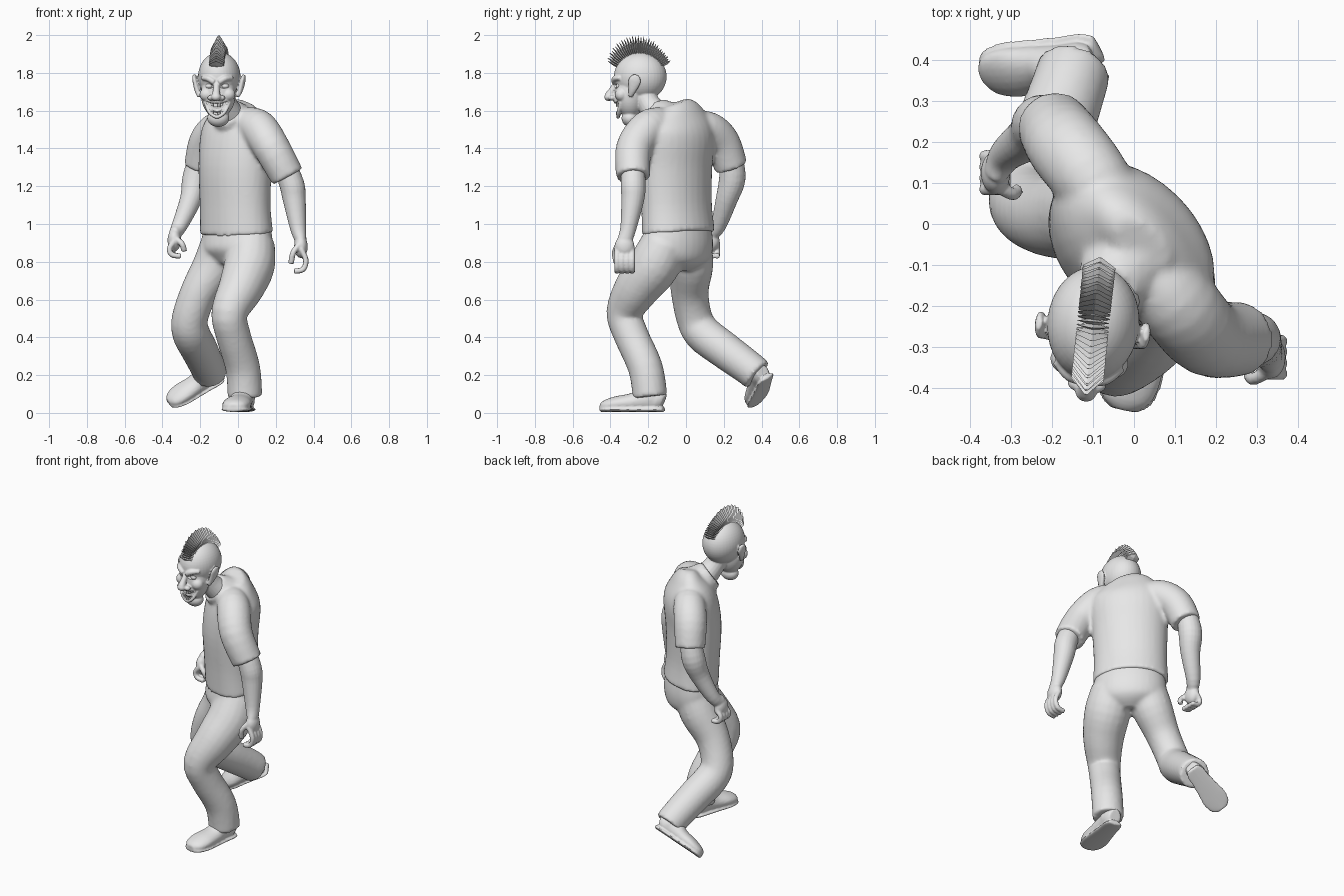
import bpy, bmesh, math
from mathutils import Vector, Matrix

cube = bpy.data.objects.get("Cube")
if cube:
    bpy.data.objects.remove(cube, do_unlink=True)

grey = bpy.data.materials.new("plain_grey")
grey.use_nodes = True
tone = (0.8, 0.8, 0.8, 1)
grey.diffuse_color = tone
grey.node_tree.nodes["Principled BSDF"].inputs["Base Color"].default_value = tone


def spline(points, steps):
    """Catmull-Rom samples through points of any dimension."""
    samples = []
    last = len(points) - 1
    for i in range(last):
        a, b = points[max(i - 1, 0)], points[i]
        c, d = points[i + 1], points[min(i + 2, last)]
        for k in range(steps):
            t = k / steps
            samples.append([0.5 * (2 * q + (r - p) * t + (2 * p - 5 * q + 4 * r - s) * t ** 2
                                   + (3 * q - p - 3 * r + s) * t ** 3)
                            for p, q, r, s in zip(a, b, c, d)])
    return samples + [list(points[-1])]


def tube(bm, points, ref=(1, 0, 0), sides=20, steps=4):
    """Loft of elliptical rings; each point is x, y, z, radius[, second radius]."""
    points = [p if len(p) > 4 else (*p, p[-1]) for p in points]
    samples = spline(points, steps)
    centres = [Vector(s[:3]) for s in samples]
    rings = []
    for i, sample in enumerate(samples):
        ahead = centres[min(i + 1, len(centres) - 1)]
        along = (ahead - centres[max(i - 1, 0)]).normalized()
        ref_vec = Vector(ref)
        side = (ref_vec - along * ref_vec.dot(along)).normalized()
        other = along.cross(side)
        ring = []
        for k in range(sides):
            angle = math.tau * k / sides
            ring.append(bm.verts.new(centres[i] + side * math.cos(angle) * sample[3]
                                     + other * math.sin(angle) * sample[4]))
        rings.append(ring)
    for low, high in zip(rings, rings[1:]):
        for k in range(sides):
            n = (k + 1) % sides
            bm.faces.new((low[k], low[n], high[n], high[k]))
    bm.faces.new(rings[0][::-1])
    bm.faces.new(rings[-1])


def ball(bm, centre, size):
    bmesh.ops.create_uvsphere(bm, u_segments=40, v_segments=24, radius=1,
                              matrix=Matrix.Translation(centre) @ Matrix.Diagonal((*size, 1)))


def finish(bm, name, voxel=0, relax=4, matrix=None, smooth=False):
    """Turn the bmesh into an object, optionally fusing its pieces."""
    bmesh.ops.recalc_face_normals(bm, faces=bm.faces[:])
    for face in bm.faces:
        face.smooth = smooth
    mesh = bpy.data.meshes.new(name)
    bm.to_mesh(mesh)
    bm.free()
    mesh.materials.append(grey)
    obj = bpy.data.objects.new(name, mesh)
    bpy.context.scene.collection.objects.link(obj)
    if matrix:
        obj.matrix_world = matrix
    if voxel:
        fuse = obj.modifiers.new("fuse", 'REMESH')
        fuse.mode = 'VOXEL'
        fuse.voxel_size = voxel
        fuse.use_smooth_shade = True
        soft = obj.modifiers.new("soften", 'SMOOTH')
        soft.iterations = relax
    return obj


ACROSS = (0.7, -0.7, 0)   # the body's own left, as the torso is turned

# Shirt: torso, collar and both sleeves
bm = bmesh.new()
tube(bm, [(-.008, -.04, .95, .222, .16), (-.015, -.05, 1.1, .215, .155), (-.015, -.055, 1.3, .222, .162),
          (-.002, -.045, 1.45, .232, .158), (.005, -.04, 1.53, .215, .135), (.015, -.04, 1.6, .15, .085),
          (.02, -.05, 1.642, .08, .045)], ref=ACROSS, sides=32)
tube(bm, [(-.01, -.09, 1.53, .12), (-.04, -.13, 1.565, .1), (-.065, -.16, 1.592, .085)])
tube(bm, [(.05, -.13, 1.53, .09), (.11, -.2, 1.505, .1), (.18, -.275, 1.4, .097),
          (.262, -.28, 1.25, .09)])
tube(bm, [(-.06, .05, 1.51, .085), (-.11, .12, 1.5, .095), (-.165, .19, 1.43, .097),
          (-.198, .24, 1.3, .088)])
finish(bm, "shirt", voxel=.012)

# Trousers: hips and both legs
bm = bmesh.new()
tube(bm, [(-.005, -.04, 1.0, .2, .14), (-.005, -.045, .9, .217, .157), (-.01, -.055, .83, .2, .15),
          (-.02, -.065, .77, .1, .09)], ref=ACROSS, sides=32)
tube(bm, [(.07, -.11, .9, .125), (.06, -.17, .78, .135), (.015, -.26, .66, .12),
          (-.045, -.325, .53, .097), (-.025, -.29, .41, .092), (.025, -.215, .24, .092),
          (.037, -.19, .085, .092)])
tube(bm, [(-.07, .01, .9, .125), (-.12, .025, .78, .12), (-.205, .02, .64, .1),
          (-.255, .045, .5, .096), (-.248, .09, .42, .1), (-.205, .2, .335, .098),
          (-.16, .33, .24, .092), (-.145, .378, .2, .09)])
finish(bm, "trousers", voxel=.012)


# Bare forearms with hands; side is +1 for the left
def arm(name, side, forearm, palm, reach):
    bm = bmesh.new()
    cx, cy, cz = palm
    tube(bm, forearm + [(cx, cy, cz + .03, .03, .04)])
    ball(bm, palm, (.036, .052, .06))
    for i in range(4):
        y = cy + (i - 1.5) * .027
        path = [(.0, -.01), (.026, -.07), (.012, -.12), (-.036, -.13)]
        tube(bm, [(cx + side * dx, y, cz + dz * reach, .015) for dx, dz in path], ref=(0, 1, 0), sides=10)
    path = [(.0, -.03, .02), (-.04, -.052, -.03), (-.052, -.042, -.09)]
    tube(bm, [(cx + side * dx, cy + dy, cz + dz * reach, .016) for dx, dy, dz in path], ref=(0, 1, 0), sides=10)
    finish(bm, name, voxel=.006, relax=3)


arm("left_arm", 1, [(.24, -.28, 1.33, .06), (.285, -.28, 1.21, .066), (.298, -.282, 1.13, .061),
                    (.318, -.305, .98, .043)], (.333, -.325, .88), 1)
arm("right_arm", -1, [(-.2, .24, 1.36, .06), (-.225, .245, 1.24, .07), (-.25, .215, 1.13, .058),
                      (-.31, .17, .99, .042)], (-.337, .125, .915), .65)


# Shoes: sole and upper along local x, then placed
def shoe(name, heel, toe, up, size):
    bm = bmesh.new()
    shape = [(0, .052, .035, .045), (.03, .062, .052, .06), (.1, .065, .058, .064), (.17, .05, .066, .049),
             (.25, .042, .075, .042), (.31, .032, .062, .032), (.338, .024, .03, .017)]
    tube(bm, [(x, 0, z, a, b) for x, z, a, b in shape], ref=(0, 1, 0))
    tube(bm, [(x * 1.02 - .004, 0, .013, a + .005, .013) for x, z, a, b in shape], ref=(0, 1, 0))
    tube(bm, [(.065, 0, .06, .058), (.06, 0, .13, .058)])
    x_axis = (Vector(toe) - Vector(heel)).normalized()
    y_axis = Vector(up).cross(x_axis).normalized()
    frame = Matrix((x_axis, y_axis, x_axis.cross(y_axis))).transposed().to_4x4()
    finish(bm, name, voxel=.007, relax=2,
           matrix=Matrix.Translation(heel) @ frame @ Matrix.Scale(size, 4))


shoe("left_shoe", (.045, -.12, .005), (-.025, -.45, .005), (0, 0, 1), 1)
shoe("right_shoe", (-.085, .435, .18), (-.35, .38, .045), (-.18, -.6, .78), .93)

# Head: skull, face, jaw, nose, brows, ears and neck fused together
place = Matrix.Translation((-.1, -.25, 1.76)) @ Matrix.Rotation(math.radians(-6), 4, 'Z')
bm = bmesh.new()
ball(bm, (0, .008, .02), (.112, .14, .13))
ball(bm, (0, -.045, -.07), (.092, .083, .13))
ball(bm, (0, -.045, -.2), (.058, .046, .046))
ball(bm, (0, -.082, -.108), (.06, .052, .034))
tube(bm, [(0, -.115, -.005, .014), (0, -.138, -.045, .017), (0, -.158, -.08, .023)])
ball(bm, (0, -.16, -.088), (.026, .024, .021))
for s in (-1, 1):
    ball(bm, (s * .057, -.085, -.075), (.038, .036, .036))
    ball(bm, (s * .027, -.14, -.092), (.02, .019, .015))
    tube(bm, [(s * .1, -.035, -.085, .012, .01), (s * .115, -.022, -.05, .014, .022),
              (s * .128, -.008, 0, .013, .034), (s * .132, -.004, .03, .008, .016)], sides=16)
    tube(bm, [(s * .012, -.13, -.01, .015), (s * .045, -.122, .01, .016),
              (s * .082, -.092, .012, .01)], ref=(0, 0, 1))
lip = [(-.064, -.088, -.115), (-.04, -.105, -.168), (0, -.11, -.193),
       (.04, -.105, -.168), (.064, -.088, -.115)]
tube(bm, [(*p, .01) for p in lip], ref=(0, 0, 1), sides=10)
tube(bm, [(.06, .12, -.2, .075), (.03, .06, -.13, .062), (.01, .02, -.06, .06)])
head = finish(bm, "head", voxel=.005, relax=3, matrix=place)

# Cutter for the grinning mouth and the eye sockets
bm = bmesh.new()
tube(bm, [(-.058, -.108, -.113, .006), (-.033, -.125, -.14, .024), (0, -.132, -.152, .033),
          (.033, -.125, -.14, .024), (.058, -.108, -.113, .006)], ref=(0, 0, 1), sides=16)
for s in (-1, 1):
    ball(bm, (s * .043, -.125, -.03), (.026, .024, .013))
cutter = finish(bm, "face_cutter", matrix=place)
cutter.hide_render = True
cutter.hide_viewport = True
carve = head.modifiers.new("carve", 'BOOLEAN')
carve.operation = 'DIFFERENCE'
carve.object = cutter

# Eyeballs
bm = bmesh.new()
for s in (-1, 1):
    ball(bm, (s * .043, -.1, -.03), (.019, .017, .016))
finish(bm, "eyes", matrix=place, smooth=True)

# Two rows of teeth following the grin
bm = bmesh.new()
for i in range(-3, 4):
    x = i * .0125
    for z, height in ((-.13, .022), (-.176, .014)):
        spot = Matrix.Translation((x, -.115 + 7 * x * x, z + 10 * x * x))
        bmesh.ops.create_cube(bm, size=1, matrix=spot @ Matrix.Diagonal((.0105, .012, height, 1)))
finish(bm, "teeth", matrix=place)

# Mohawk: a fan of pointed blades over the skull
bm = bmesh.new()
count = 32
for i in range(count):
    t = i / (count - 1)
    angle = math.radians(25 + 127 * t)
    out = Vector((0, -math.cos(angle), math.sin(angle)))
    tip = .192 + .03 * math.sin(math.pi * min(1, t * 1.25)) - .018 * t + (i % 2) * .006
    tube(bm, [(*(Vector((0, .01, .02)) + out * r), a, b)
              for r, a, b in ((.1, .036, .007), (.155, .04, .009), (tip, .004, .001))], sides=4, steps=1)
finish(bm, "mohawk", matrix=place)
